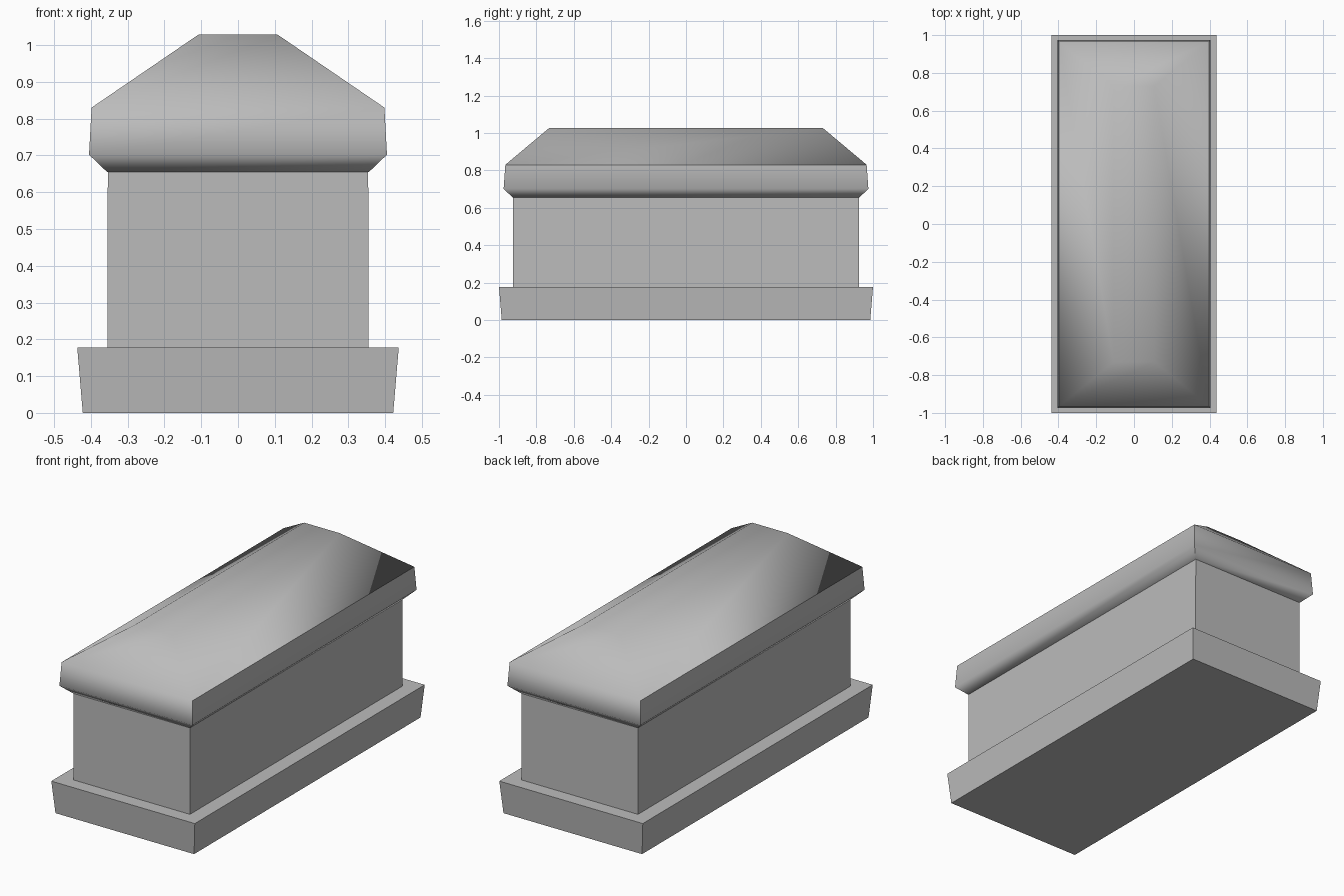
import bpy, bmesh, math

cube = bpy.data.objects.get("Cube")
if cube:
    bpy.data.objects.remove(cube, do_unlink=True)

stone = bpy.data.materials.new("grey stone")
stone.use_nodes = True
grey = (0.5, 0.5, 0.5, 1)
stone.diffuse_color = grey
stone.node_tree.nodes["Principled BSDF"].inputs["Base Color"].default_value = grey


def stacked_block(name, levels, smooth_angle=None):
    """Closed block through rectangular levels of (half width, half length, height)."""
    bm = bmesh.new()
    rings = [[bm.verts.new((sx * w, sy * d, z))
              for sx, sy in ((-1, -1), (1, -1), (1, 1), (-1, 1))]
             for w, d, z in levels]
    bm.faces.new(rings[0][::-1])
    bm.faces.new(rings[-1])
    for low, high in zip(rings, rings[1:]):
        for i in range(4):
            j = (i + 1) % 4
            bm.faces.new((low[i], low[j], high[j], high[i]))
    mesh = bpy.data.meshes.new(name)
    bm.to_mesh(mesh)
    bm.free()
    mesh.materials.append(stone)
    obj = bpy.data.objects.new(name, mesh)
    bpy.context.collection.objects.link(obj)
    if smooth_angle:
        bpy.ops.object.select_all(action='DESELECT')
        obj.select_set(True)
        bpy.context.view_layer.objects.active = obj
        bpy.ops.object.shade_smooth_by_angle(angle=math.radians(smooth_angle))
    return obj


# Flared base slab
stacked_block("plinth", [(0.422, 0.985, 0), (0.437, 1.0, 0.178)])

# Plain chest
stacked_block("chest", [(0.355, 0.925, 0.178), (0.354, 0.925, 0.655)])

# Hipped lid with chamfered underside and softly shaded slopes
stacked_block("lid", [(0.356, 0.927, 0.655), (0.405, 0.975, 0.702),
                      (0.398, 0.966, 0.83), (0.108, 0.73, 1.028)], 52)
